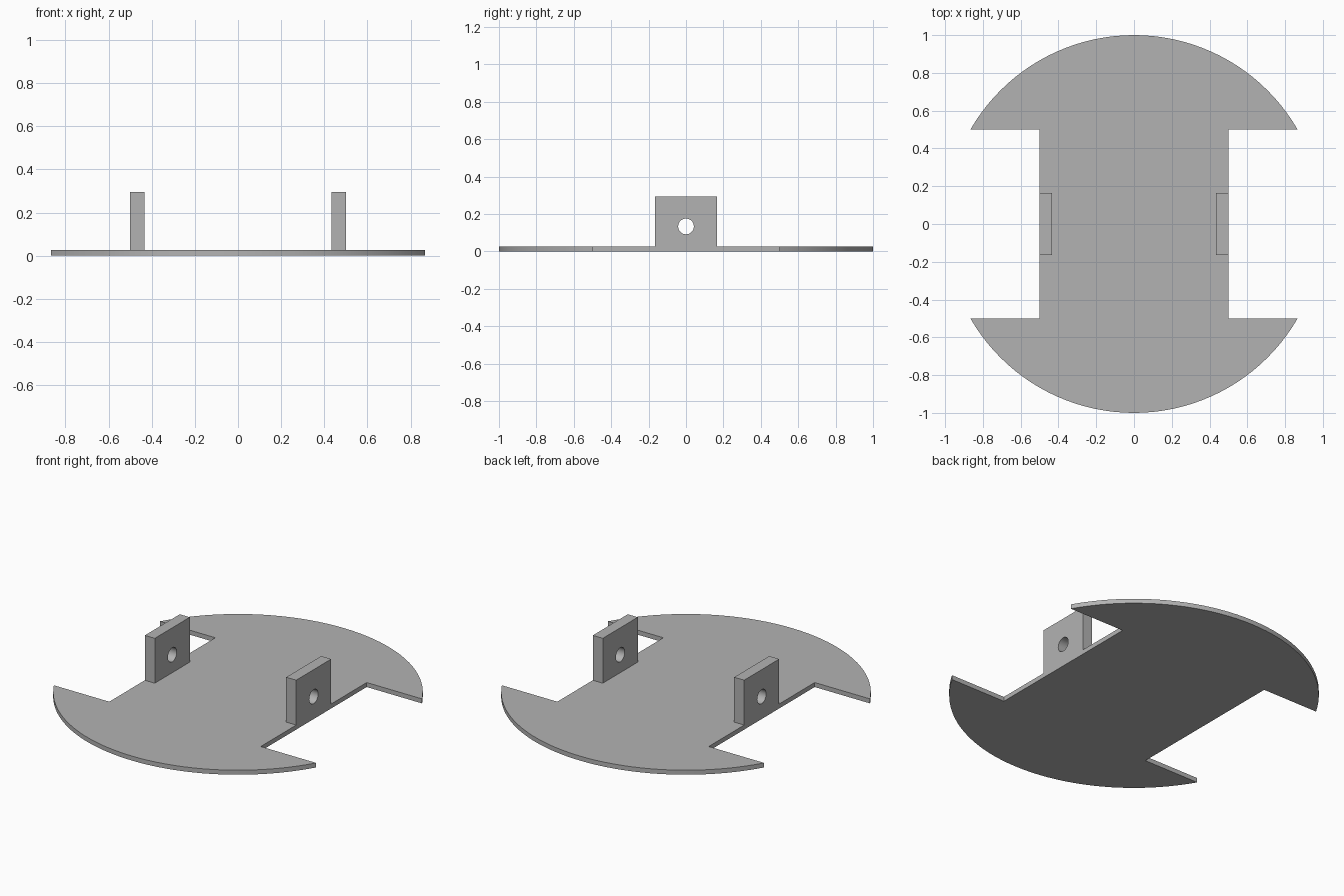
import bpy
import bmesh
from math import cos, sin, radians
from mathutils import Matrix, Vector

cube = bpy.data.objects.get("Cube")
if cube:
    bpy.data.objects.remove(cube, do_unlink=True)

PLATE_T = 0.027           # plate thickness
NOTCH = 0.5               # half width of the waist and half length of the notches
TAB_T, TAB_HALF, TAB_TOP = 0.066, 0.165, 0.295
HOLE_Z, HOLE_R = 0.134, 0.042

grey = bpy.data.materials.new("light_grey")
grey.use_nodes = True
colour = (0.45, 0.45, 0.45, 1)
grey.diffuse_color = colour
grey.node_tree.nodes["Principled BSDF"].inputs["Base Color"].default_value = colour


def arc(radius, start, end, steps, centre=(0, 0)):
    angles = [radians(start + (end - start) * i / steps) for i in range(steps + 1)]
    return [(centre[0] + radius * cos(a), centre[1] + radius * sin(a)) for a in angles]


def extruded(name, loops, depth, matrix=Matrix()):
    """Fill closed 2D loops (inner loops become holes) and extrude along local z."""
    bm = bmesh.new()
    for loop in loops:
        verts = [bm.verts.new((x, y, 0)) for x, y in loop]
        for a, b in zip(verts, verts[1:] + verts[:1]):
            bm.edges.new((a, b))
    bmesh.ops.triangle_fill(bm, use_beauty=True, edges=bm.edges[:], normal=Vector((0, 0, 1)))
    top = bmesh.ops.extrude_face_region(bm, geom=bm.faces[:], use_keep_orig=True)["geom"]
    bmesh.ops.translate(bm, vec=(0, 0, depth),
                        verts=[g for g in top if isinstance(g, bmesh.types.BMVert)])
    bmesh.ops.transform(bm, matrix=matrix, verts=bm.verts[:])
    bmesh.ops.recalc_face_normals(bm, faces=bm.faces[:])
    mesh = bpy.data.meshes.new(name)
    bm.to_mesh(mesh)
    bm.free()
    mesh.materials.append(grey)
    obj = bpy.data.objects.new(name, mesh)
    bpy.context.collection.objects.link(obj)
    bpy.ops.object.select_all(action="DESELECT")
    obj.select_set(True)
    bpy.context.view_layer.objects.active = obj
    bpy.ops.object.shade_smooth_by_angle(angle=radians(30))
    return obj


# Round base plate with a square notch on each side
back = arc(1, 30, 150, 40) + [(-NOTCH, NOTCH)]
front = [(-NOTCH, -NOTCH)] + arc(1, 210, 330, 40) + [(NOTCH, -NOTCH)]
extruded("base_plate", [back + front + [(NOTCH, NOTCH)]], PLATE_T)

# Upright tabs with a pivot hole, one at each edge of the waist
tab = [(-TAB_HALF, PLATE_T), (TAB_HALF, PLATE_T), (TAB_HALF, TAB_TOP), (-TAB_HALF, TAB_TOP)]
hole = arc(HOLE_R, 0, 360, 32, (0, HOLE_Z))[:-1]
# profile x, y become world y, z; extrusion runs along world x
upright = Matrix(((0, 0, 1, 0), (1, 0, 0, 0), (0, 1, 0, 0), (0, 0, 0, 1)))
for name, x in (("left_tab", NOTCH - TAB_T), ("right_tab", -NOTCH)):
    extruded(name, [tab, hole], TAB_T, Matrix.Translation((x, 0, 0)) @ upright)
